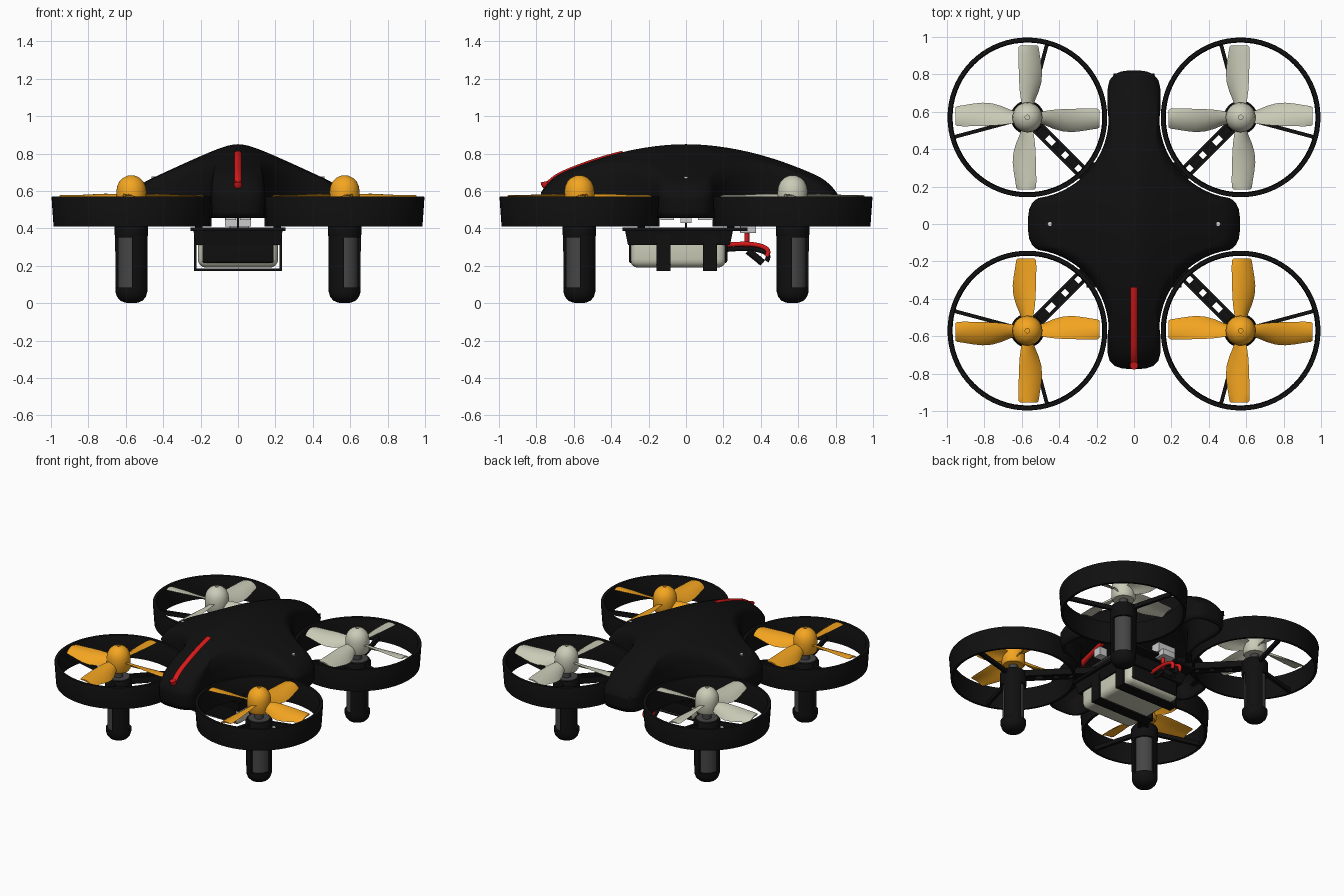
import bpy, bmesh
from math import sin, cos, pi, radians, sqrt, atan2
from mathutils import Matrix, Vector

if "Cube" in bpy.data.objects:
    bpy.data.objects.remove(bpy.data.objects["Cube"])

def material(name, r, g, b):
    m = bpy.data.materials.new(name)
    m.diffuse_color = (r, g, b, 1)
    m.use_nodes = True
    m.node_tree.nodes["Principled BSDF"].inputs["Base Color"].default_value = m.diffuse_color
    return m

BLACK = material("black", .005, .005, .005)
DARK = material("dark_grey", .06, .06, .06)
WHITE = material("off_white", .6, .6, .48)
ORANGE = material("orange", .91, .38, .015)
RED = material("red", .7, .01, .01)
SILVER = material("light_grey", .6, .6, .6)

def finish(name, bm, mat, loc=(0, 0, 0), rot=0):
    bmesh.ops.remove_doubles(bm, verts=bm.verts, dist=1e-5)
    bmesh.ops.recalc_face_normals(bm, faces=bm.faces)
    me = bpy.data.meshes.new(name)
    bm.to_mesh(me)
    bm.free()
    ob = bpy.data.objects.new(name, me)
    ob.location = loc
    ob.rotation_euler.z = rot
    me.materials.append(mat)
    bpy.context.collection.objects.link(ob)
    return ob

def grid(bm, rows, wrap_u=False, wrap_v=False):
    vs = [[bm.verts.new(p) for p in row] for row in rows]
    nu, nv = len(vs), len(vs[0])
    for i in range(nu if wrap_u else nu - 1):
        for j in range(nv if wrap_v else nv - 1):
            a, b = vs[i], vs[(i + 1) % nu]
            k = (j + 1) % nv
            bm.faces.new((a[j], a[k], b[k], b[j]))
    return vs

def lathe(name, profile, mat, loc=(0, 0, 0), segs=32, closed=False, a0=0, a1=2 * pi):
    bm = bmesh.new()
    full = a1 - a0 > 6.28
    n = segs if full else segs + 1
    rows = [[(r * cos(a0 + (a1 - a0) * i / segs), r * sin(a0 + (a1 - a0) * i / segs), z)
             for r, z in profile] for i in range(n)]
    vs = grid(bm, rows, full, closed)
    if not full:
        bm.faces.new(vs[0])
        bm.faces.new(vs[-1])
    bmesh.ops.dissolve_degenerate(bm, dist=1e-6, edges=bm.edges)
    return finish(name, bm, mat, loc)

def box(name, lo, hi, mat, bevel=0, rot=0, loc=(0, 0, 0), flare=1):
    bm = bmesh.new()
    bmesh.ops.create_cube(bm, size=1)
    for v in bm.verts:
        f = flare if v.co.z > 0 else 1
        v.co = Vector([(lo[i] + hi[i]) / 2 + v.co[i] * (hi[i] - lo[i]) * (f if i < 2 else 1)
                       for i in range(3)])
    if bevel:
        bmesh.ops.bevel(bm, geom=bm.edges[:], offset=bevel, segments=4, profile=.5, affect='EDGES')
    return finish(name, bm, mat, loc, rot)

def wire(name, pts, radius, mat):
    cu = bpy.data.curves.new(name, 'CURVE')
    cu.dimensions = '3D'
    cu.bevel_depth, cu.bevel_resolution, cu.resolution_u = radius, 3, 8
    cu.use_fill_caps = True
    sp = cu.splines.new('NURBS')
    sp.points.add(len(pts) - 1)
    for p, c in zip(sp.points, pts):
        p.co = (*c, 1)
    sp.use_endpoint_u, sp.order_u = True, 3
    cu.materials.append(mat)
    ob = bpy.data.objects.new(name, cu)
    bpy.context.collection.objects.link(ob)

# body canopy: cross-shaped outline hugging the four ducts, domed over the middle
def top_z(x, y, t):
    drop = .055 * max(0, (t - .82) / .18) ** 3
    return .85 - .33 * abs(y) ** 1.9 - .47 * (sqrt(x * x + .0064) - .08) - drop

quarter = [(.567, 0), (.566, .04), (.56, .08), (.545, .112), (.525, .13)]
for i in range(15):
    a = radians(262 - 80 * i / 14)
    quarter.append((.57 + .435 * cos(a), .57 + .435 * sin(a)))
quarter += [(.142, .62), (.143, .68), (.14, .73), (.13, .77), (.105, .8), (.07, .815), (.035, .82), (0, .82)]
half = quarter + [(-x, y) for x, y in quarter[-2::-1]]
lower = [(x, -y if y < .5 else -.5 - (y - .5) * .275 / .32) for x, y in half[-2:0:-1]]
outline = half + lower
ts = [0] + [i / 20 for i in range(1, 17)] + [.84, .88, .91, .94, .96, .98, 1]
rows = [[(x * t, y * t, top_z(x * t, y * t, t)) for x, y in outline] for t in ts]
for s, z in ((1.0, .56), (.995, .49), (.98, .455)):
    rows.append([(x * s, y * s, z) for x, y in outline])
bm = bmesh.new()
grid(bm, rows, False, True)
bmesh.ops.dissolve_degenerate(bm, dist=1e-6, edges=bm.edges)
canopy = finish("body_canopy", bm, BLACK)
mod = canopy.modifiers.new("shell", 'SOLIDIFY')
mod.thickness, mod.offset = .018, -1

# red stripe on the nose and the two canopy screws
ys = [-.335 - .415 * i / 10 for i in range(11)]
wire("nose_stripe", [(0, y, top_z(0, y, -y / .775) - .014) for y in ys] + [(0, -.757, .65)], .022, RED)
for sx in (-1, 1):
    lathe("canopy_screw", [(0, .655), (.012, .655), (.012, top_z(.45, 0, .8) + .004),
                           (0, top_z(.45, 0, .8) + .004)], SILVER, (sx * .45, 0, 0), 16)

# propeller blade: straight leading edge, bulging trailing edge, twisted
stations = [(.05, .035, -.035, 38), (.09, .042, -.05, 36), (.14, .048, -.072, 32), (.19, .05, -.085, 28),
            (.24, .05, -.086, 24), (.29, .05, -.078, 20), (.34, .05, -.068, 17), (.375, .048, -.062, 15),
            (.385, .04, -.055, 15)]

def propeller(name, mat, loc, spin):
    bm = bmesh.new()
    for k in range(4):
        rot = Matrix.Rotation(k * pi / 2, 3, 'Z')
        sheets = []
        for side in (1, -1):
            sheet = []
            for r, lead, trail, pitch in stations:
                row = []
                for j in range(9):
                    u = j / 8
                    c = trail + (lead - trail) * u
                    h = .012 * sin(pi * u) + side * .005 * sin(pi * u) ** .5
                    p = radians(pitch)
                    # chord runs along y, leading edge is up
                    row.append(rot @ Vector((r, spin * (c * cos(p) - h * sin(p)),
                                             c * sin(p) + h * cos(p) + .56)))
                sheet.append(row)
            sheets.append(sheet)
        loops = [a + b[-2:0:-1] for a, b in zip(*sheets)]
        vs = grid(bm, loops, False, True)
        bm.faces.new(vs[0])
        bm.faces.new(vs[-1])
    finish(name + "_blades", bm, mat, loc)
    lathe(name + "_hub", [(0, .51), (.07, .51), (.08, .525), (.08, .6), (.076, .625), (.065, .65), (.045, .67),
                          (.022, .681), (.012, .683), (.012, .67), (0, .67)], mat, loc)

# four rotor units: duct, spokes, motor, leg, propeller
for sx in (-1, 1):
    for sy in (-1, 1):
        tag = ("front" if sy < 0 else "back") + ("_left" if sx < 0 else "_right")
        c = (sx * .57, sy * .57, 0)
        out = atan2(sy, sx)
        lathe(tag + "_duct", [(.416, .41), (.427, .565), (.425, .57), (.405, .57), (.402, .565), (.4, .41)],
              BLACK, c, 72, True)
        for d in (-60, 60):
            box(tag + "_spoke", (.06, -.01, .415), (.41, .01, .445), BLACK, 0, out + radians(d), c)
        # slotted arm reaching in to the body
        for s in (-1, 1):
            box(tag + "_arm_rail", (-.57, s * .026 - .009, .41), (-.05, s * .026 + .009, .455), BLACK, 0, out, c)
        for x0, x1 in ((-.57, -.42), (-.37, -.3), (-.27, -.2), (-.15, -.05)):
            box(tag + "_arm_web", (x0, -.03, .415), (x1, .03, .445), BLACK, 0, out, c)
        # motor core inside a two-window leg sleeve with rounded foot
        lathe(tag + "_motor", [(0, .06), (.073, .06), (.073, .46), (.03, .46), (.03, .515), (0, .515)], DARK, c)
        lathe(tag + "_motor_collar", [(.07, .35), (.085, .35), (.09, .37), (.09, .44), (.082, .455), (.07, .455)],
              BLACK, c, 32, True)
        lathe(tag + "_foot", [(0, 0), (.035, .003), (.06, .014), (.077, .034), (.085, .06), (.085, .085), (0, .085)],
              BLACK, c)
        for d in (90, -90):
            lathe(tag + "_leg_sleeve", [(.07, .08), (.085, .08), (.087, .36), (.07, .36)], BLACK, c, 12, True,
                  out + radians(d - 42), out + radians(d + 42))
        propeller(tag + "_propeller", ORANGE if sy < 0 else WHITE, c, 1 if sx * sy < 0 else -1)

# battery tray hung under the frame
box("tray_rim", (-.255, -.34, .385), (.255, .33, .405), BLACK, .004)
box("battery_tray", (-.225, -.31, .31), (.225, .235, .39), BLACK, 0, flare=1.06)
for sx in (-1, 1):
    for sy in (-1, 1):
        box("tray_post", (sx * .21 - .02, sy * .24 - .02, .4), (sx * .21 + .02, sy * .24 + .02, .5), BLACK)

# battery with dark end caps and two straps
box("battery", (-.215, -.3, .19), (.215, .215, .385), WHITE, .045)
for y0, y1 in ((-.306, -.28), (.195, .221)):
    box("battery_end_cap", (-.19, y0, .215), (.19, y1, .36), BLACK, .012)
for y in (-.12, .128):
    y0, y1 = y - .038, y + .038
    box("strap_bottom", (-.235, y0, .172), (.235, y1, .186), BLACK, .003)
    for s in (-1, 1):
        box("strap_side", (s * .229 - .006, y0, .172), (s * .229 + .006, y1, .39), BLACK)

# power leads and plugs behind the battery
for i, m in enumerate((RED, BLACK, RED)):
    x = -.03 + .03 * i
    z = .31 - (.025 if m == BLACK else 0)
    wire("power_lead", [(x, .2, z), (x, .3, z + .01), (x, .4, z), (x, .45, z - .03), (x, .43, z - .06)], .013, m)
wire("supply_lead", [(.02, .325, .3), (.02, .325, .35), (.02, .325, .4)], .014, RED)
wire("plug", [(0, .33, .28), (0, .37, .25), (0, .41, .215)], .02, BLACK)
box("supply_socket", (-.045, .29, .375), (.06, .375, .42), SILVER, .004)

# circuit board and motor sockets inside the canopy
box("circuit_board", (-.2, -.2, .47), (.2, .2, .482), DARK)
for sx in (-1, 1):
    for sy in (-1, 1):
        box("motor_socket", (sx * .04 - .028, sy * .1 - .035, .445), (sx * .04 + .028, sy * .1 + .035, .472), SILVER)
    box("side_socket", (sx * .29 - .03, -.03, .43), (sx * .29 + .03, .03, .49), SILVER)
box("rear_socket", (-.07, .27, .41), (.07, .34, .48), SILVER)
box("centre_post", (-.006, -.006, .39), (.006, .006, .48), BLACK)

bpy.ops.object.select_all(action='DESELECT')
for ob in bpy.data.objects:
    if ob.type == 'MESH':
        ob.select_set(True)
        bpy.context.view_layer.objects.active = ob
bpy.ops.object.shade_smooth_by_angle(angle=radians(38))
